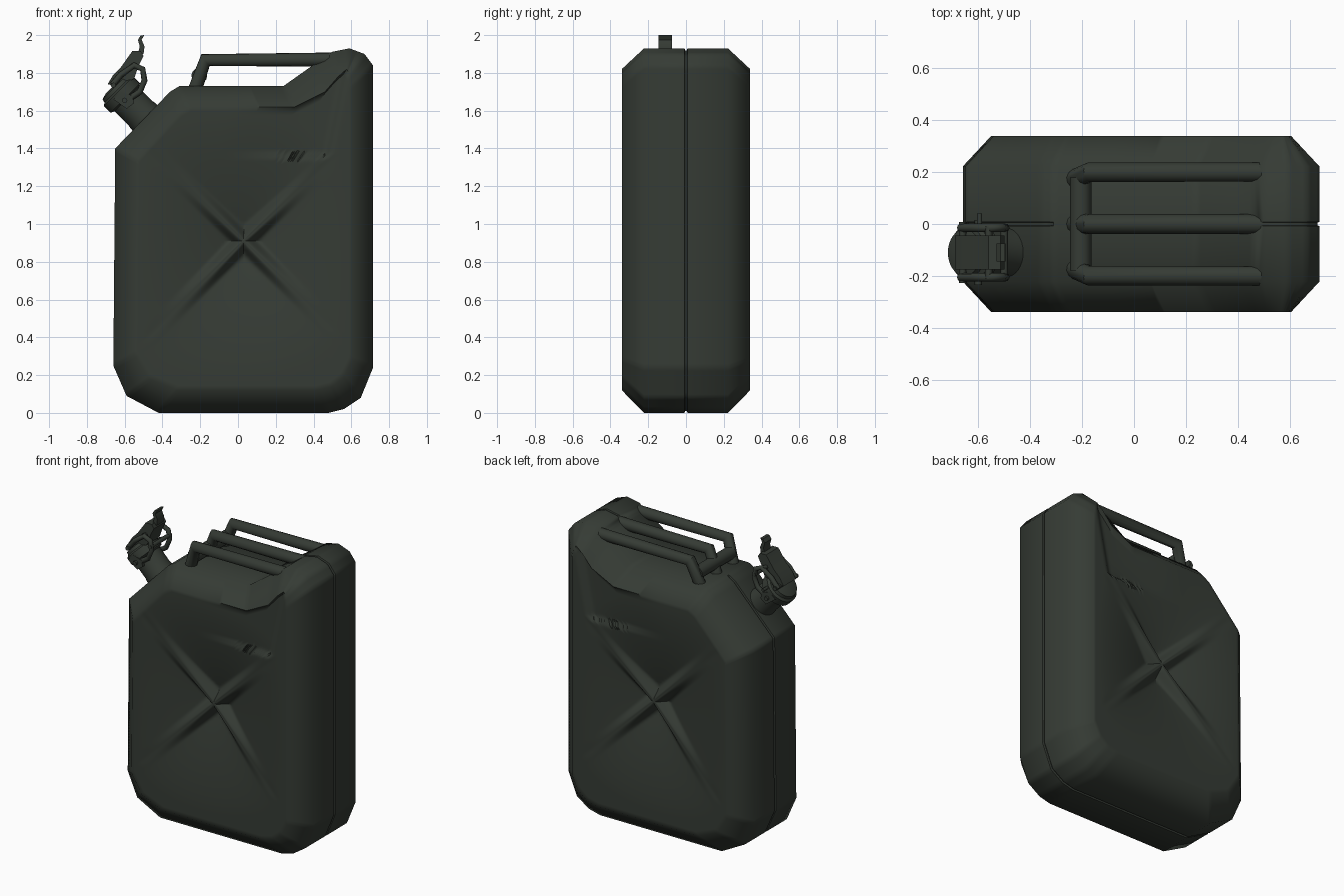
import bpy, bmesh, math
from mathutils import Vector

if "Cube" in bpy.data.objects:
    bpy.data.objects.remove(bpy.data.objects["Cube"])

paint = bpy.data.materials.new("dark olive paint")
paint.use_nodes = True
colour = (0.036, 0.044, 0.035, 1)
paint.diffuse_color = colour
shader = paint.node_tree.nodes["Principled BSDF"]
shader.inputs["Base Color"].default_value = colour
shader.inputs["Roughness"].default_value = 0.6


def add_mesh(name, mesh, angle=60):
    obj = bpy.data.objects.new(name, mesh)
    bpy.context.collection.objects.link(obj)
    mesh.materials.clear()
    mesh.materials.append(paint)
    bpy.ops.object.select_all(action='DESELECT')
    obj.select_set(True)
    bpy.context.view_layer.objects.active = obj
    bpy.ops.object.shade_smooth_by_angle(angle=math.radians(angle))
    return obj


def add_bmesh(name, bm, angle=60):
    bmesh.ops.recalc_face_normals(bm, faces=bm.faces)
    mesh = bpy.data.meshes.new(name)
    bm.to_mesh(mesh)
    bm.free()
    return add_mesh(name, mesh, angle)


def tube(name, points, radius, sides=3):
    curve = bpy.data.curves.new(name, 'CURVE')
    curve.dimensions = '3D'
    curve.bevel_depth = radius
    curve.bevel_resolution = sides
    curve.use_fill_caps = True
    spline = curve.splines.new('POLY')
    spline.points.add(len(points) - 1)
    for p, co in zip(spline.points, points):
        p.co = (*co, 1)
    temp = bpy.data.objects.new(name + " path", curve)
    bpy.context.collection.objects.link(temp)
    bpy.context.view_layer.update()
    deps = bpy.context.evaluated_depsgraph_get()
    mesh = bpy.data.meshes.new_from_object(temp.evaluated_get(deps))
    bpy.data.objects.remove(temp)
    return add_mesh(name, mesh)


def lathe(name, origin, axis, profile, steps=32):
    # profile holds (distance along axis, radius)
    bm = bmesh.new()
    turn = Vector(axis).to_track_quat('Z', 'Y')
    rings = []
    for h, r in profile:
        rings.append([bm.verts.new(Vector(origin) + turn @ Vector(
            (r * math.cos(k * math.tau / steps), r * math.sin(k * math.tau / steps), h)))
            for k in range(steps)])
    for a, b in zip(rings, rings[1:]):
        for k in range(steps):
            n = (k + 1) % steps
            bm.faces.new((a[k], a[n], b[n], b[k]))
    bm.faces.new(rings[0])
    bm.faces.new(rings[-1])
    return add_bmesh(name, bm, 40)


def plate(name, profile, y, width):
    # side profile in x and z, extruded along y
    bm = bmesh.new()
    face = bm.faces.new([bm.verts.new((x, y - width / 2, z)) for x, z in profile])
    out = bmesh.ops.extrude_face_region(bm, geom=[face])
    bmesh.ops.translate(bm, vec=(0, width, 0),
                        verts=[v for v in out['geom'] if isinstance(v, bmesh.types.BMVert)])
    return add_bmesh(name, bm, 35)


# Can body: side outline, inset face outline, sunk panels between a raised cross
outer = [(-.42, 0), (.48, 0), (.56, .02), (.65, .08), (.715, .24), (.715, 1.84), (.67, 1.9),
         (.59, 1.93), (.5, 1.912), (.41, 1.85), (.24, 1.73), (-.31, 1.73), (-.36, 1.7),
         (-.65, 1.4), (-.66, .25), (-.59, .09)]
inner = [(-.32, .12), (.42, .12), (.5, .14), (.56, .19), (.605, .28), (.605, 1.73), (.595, 1.79),
         (.575, 1.82), (.53, 1.78), (.46, 1.7), (.3, 1.62), (-.26, 1.62), (-.31, 1.59),
         (-.54, 1.34), (-.55, .31), (-.47, .18)]
HALF = .34
centre = Vector((.03, .91))
ribs = [Vector(c) - centre for c in ((.51, 1.36), (-.49, 1.41), (-.5, .38), (.53, .42))]
bulges = (.4, .08, .4, .08)          # top, left, bottom, right panel
horn_foot, horn_dir = Vector((.5, 1.36)), Vector((.08, .39)).normalized()
PANEL, CREST, HORN = .125, .042, .025


def step(x, lo, hi):
    x = min(1, max(0, (x - lo) / (hi - lo)))
    return x * x * (3 - 2 * x)


def dent(p):
    d = p - centre
    depth = 0
    for i, r in enumerate(ribs):
        s = ribs[(i + 1) % 4]
        # position inside the sector between two neighbouring ribs
        u, v = d.cross(s) / r.cross(s), r.cross(d) / r.cross(s)
        if u >= 0 and v >= 0 and u + v > 0:
            q = u + v
            crest = CREST * max(0, 1 - q)
            q /= 1 + bulges[i] * 4 * u * v / (q * q)
            panel = PANEL * max(0, 1 - q) ** 1.7
            away = min(abs(d.cross(r.normalized())), abs(d.cross(s.normalized())))
            depth = crest + (panel - crest) * step(away, .006, .06)
    if p.y > horn_foot.y:
        beside = horn_dir.cross(p - horn_foot)
        depth += HORN * step(beside, 0, .05) * (1 - step(beside, .05, .6))
    return depth


def resample(a, b):
    out_a, out_b = [], []
    for i in range(len(a)):
        j = (i + 1) % len(a)
        a0, a1, b0, b1 = (Vector(p) for p in (a[i], a[j], b[i], b[j]))
        n = max(1, round((a1 - a0).length / .02))
        for k in range(n):
            out_a.append(a0.lerp(a1, k / n))
            out_b.append(b0.lerp(b1, k / n))
    return out_a, out_b


def groove(p):
    under_handle = p.y > 1.7 and -.32 < p.x < .48
    return p if under_handle else p + (centre - p).normalized() * .012


rim, face_rim = resample(outer, inner)
bm = bmesh.new()
RINGS = 32
for side in (-1, 1):
    loops = [[(groove(p), 0) for p in rim],
             [(groove(p), .005) for p in rim],
             [(p, .008) for p in rim],
             [(p, .222) for p in rim],
             [(p, HALF) for p in face_rim]]
    for j in range(1, RINGS):
        ring = [centre.lerp(p, 1 - j / RINGS) for p in face_rim]
        loops.append([(p, HALF - dent(p)) for p in ring])
    rows = [[bm.verts.new((p.x, side * y, p.y)) for p, y in loop] for loop in loops]
    count = len(rim)
    for a, b in zip(rows, rows[1:]):
        for k in range(count):
            n = (k + 1) % count
            bm.faces.new((a[k], a[n], b[n], b[k]))
    hub = bm.verts.new((centre.x, side * (HALF - CREST), centre.y))
    for k in range(count):
        bm.faces.new((rows[-1][k], rows[-1][(k + 1) % count], hub))
bmesh.ops.remove_doubles(bm, verts=bm.verts, dist=.0001)
add_bmesh("can_body", bm, 60)

# Triple carrying handle
for name, y in (("front", -.2), ("middle", 0), ("back", .2)):
    tube(name + "_handle", [(-.235, y * .85, 1.69), (-.172, y, 1.868), (.52, y, 1.87)], .038, 4)
tube("handle_crossbar", [(-.205, -.18, 1.785), (-.205, .18, 1.785)], .042, 4)

# Spout neck and cap
SY = -.11
lathe("spout_neck", (-.46, SY, 1.53), (-.7, 0, .7), [(0, .096), (.06, .094), (.08, .09), (.2, .09)])
lathe("spout_cap", (-.59, SY, 1.66), (-.7, 0, .7),
      [(0, .09), (.01, .11), (.06, .11), (.07, .095), (.09, .09), (.1, .055)])

# Locking lever with curled thumb tip
plate("lever_plate", [(-.69, 1.74), (-.66, 1.79), (-.62, 1.83), (-.56, 1.915), (-.515, 1.915),
                      (-.5, 1.89), (-.525, 1.84), (-.55, 1.77), (-.62, 1.73)], SY, .13)
plate("lever_tip", [(-.53, 1.9), (-.52, 1.94), (-.53, 1.975), (-.515, 1.998), (-.497, 2.0),
                    (-.51, 1.975), (-.495, 1.94), (-.5, 1.9)], SY, .07)
for name, s in (("front", -1), ("back", 1)):
    y = SY + s * .095
    tube(name + "_lever_arm", [(-.67, y, 1.73), (-.62, y, 1.79), (-.55, y, 1.84),
                               (-.505, y, 1.82), (-.495, y, 1.76), (-.52, y, 1.7),
                               (-.58, y, 1.66)], .016, 2)
    plate(name + "_hinge_lug", [(-.66, 1.66), (-.62, 1.7), (-.56, 1.68), (-.55, 1.64),
                                (-.59, 1.61)], SY + s * .1, .02)
for name, x, z, half in (("cap_pin", -.66, 1.735, .118), ("hinge_pin", -.6, 1.655, .125),
                         ("arm_pin", -.5, 1.785, .11), ("lever_pin", -.56, 1.835, .1)):
    tube(name, [(x, SY - half, z), (x, SY + half, z)], .014, 2)
tube("safety_pin", [(-.595, SY + .05, 1.72), (-.595, .04, 1.72)], .01, 2)
